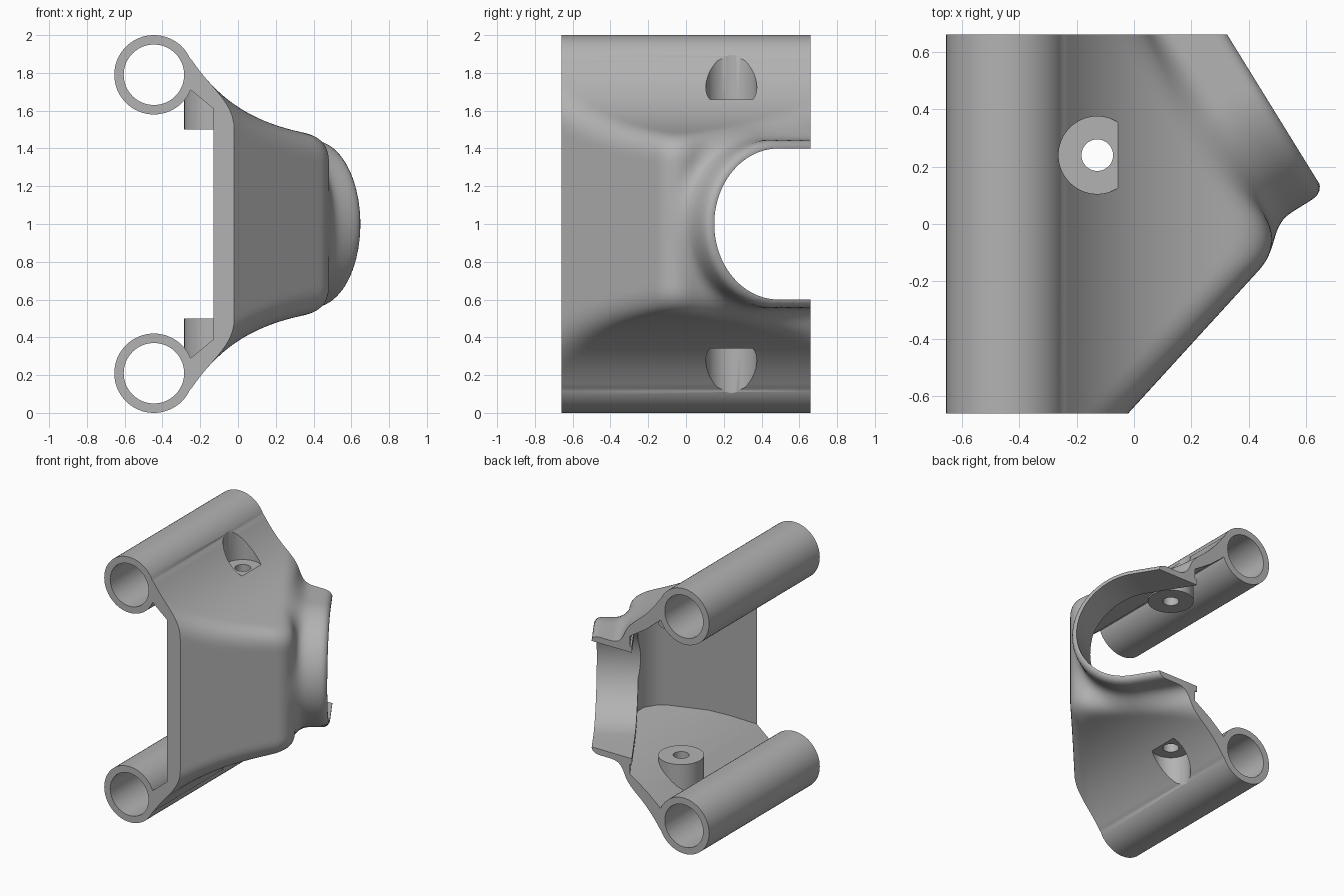
import bpy, bmesh, math
from mathutils import Vector

if "Cube" in bpy.data.objects:
    bpy.data.objects.remove(bpy.data.objects["Cube"])

# Single material
grey = bpy.data.materials.new("plain_grey")
grey.use_nodes = True
grey.diffuse_color = (0.45, 0.45, 0.45, 1)
grey.node_tree.nodes["Principled BSDF"].inputs["Base Color"].default_value = grey.diffuse_color

X, Y, Z = Vector((1, 0, 0)), Vector((0, 1, 0)), Vector((0, 0, 1))
AXIS = Vector((0.85, 0.525, 0)).normalized()      # direction the collar faces
SIDE = Vector((-AXIS.y, AXIS.x, 0))               # runs along the collar face
COLLAR = Vector((0.43, 0.49, 1))                  # centre of the collar opening
FRONT = Vector((0.738, -0.674, 0)).normalized()   # slanted front wall normal
HALF = 0.66                                       # half length along y
TUBE_X, TUBE_H = -0.445, 0.79
BOSS = (-0.128, 0.24)
OPEN_R, COLLAR_R = 0.40, 0.445


def make(name, bm):
    bmesh.ops.recalc_face_normals(bm, faces=bm.faces)
    mesh = bpy.data.meshes.new(name)
    bm.to_mesh(mesh)
    bm.free()
    mesh.materials.append(grey)
    obj = bpy.data.objects.new(name, mesh)
    bpy.context.collection.objects.link(obj)
    return obj


def prism(name, pts, origin, u, v, w, lo, hi):
    """Extrude a flat outline (u, v) along w from lo to hi."""
    bm = bmesh.new()
    a, b = [[bm.verts.new(origin + u * p + v * q + w * d) for p, q in pts]
            for d in (lo, hi)]
    bm.faces.new(a)
    bm.faces.new(b)
    n = len(pts)
    for i in range(n):
        j = (i + 1) % n
        bm.faces.new((a[i], a[j], b[j], b[i]))
    return make(name, bm)


def circle(r, n=64):
    return [(r * math.cos(2 * math.pi * i / n), r * math.sin(2 * math.pi * i / n))
            for i in range(n)]


def arch(r, n=48):
    arc = [(-r * math.sin(math.pi * i / n), r * math.cos(math.pi * i / n))
           for i in range(n + 1)]
    return [(1, r)] + arc + [(1, -r)]


def boolean(target, tool, operation):
    mod = target.modifiers.new("cut", "BOOLEAN")
    mod.object, mod.operation, mod.solver = tool, operation, "EXACT"
    bpy.context.view_layer.objects.active = target
    bpy.ops.object.modifier_apply(modifier=mod.name)
    bpy.data.objects.remove(tool)


def tube(name, r, sign, length):
    return prism(name, circle(r), Vector((TUBE_X, 0, 1 + sign * TUBE_H)), X, Z, Y,
                 -length, length)


def upright(name, r, sign, lo, hi):
    return prism(name, circle(r), Vector((*BOSS, 1)), X, Y, Z * sign, lo, hi)


# Outer skin: rounded blend of roof curve, slanted walls and collar
def smax(a, b, k):
    return max(a, b) + max(k - abs(a - b), 0) ** 2 / (4 * k)


def outside(x, y, h):
    roof = (h - min(0.42 + 0.2 * math.exp(-3.3 * x), 0.88)) / 1.2
    front = FRONT.x * (x + 0.02) + FRONT.y * (y + HALF)
    dx, dy = x - COLLAR.x, y - COLLAR.y
    depth = AXIS.x * dx + AXIS.y * dy
    across = SIDE.x * dx + SIDE.y * dy
    walls = smax(front, depth + 0.22, 0.12)
    body = smax(roof, walls, 0.11)
    collar = math.hypot(min(across, 0), h) - COLLAR_R
    collar = smax(collar, depth - 0.004, 0.06)
    return -smax(-body, -collar, 0.09)


def reach(y, angle):
    c, s = math.cos(angle), abs(math.sin(angle))
    lo, hi = 0.0, 1.6
    for _ in range(22):
        mid = (lo + hi) / 2
        if outside(TUBE_X + mid * c, y, mid * s) < 0:
            lo = mid
        else:
            hi = mid
    return lo


def outer_skin(rows=96, cols=150, end=0.70):
    bm = bmesh.new()
    loops = []
    for i in range(rows + 1):
        y = -end + 2 * end * i / rows
        loop = []
        for j in range(cols + 1):
            a = math.pi * (j / cols - 0.5)
            r = reach(y, a)
            loop.append(bm.verts.new((TUBE_X + r * math.cos(a), y, 1 + r * math.sin(a))))
        loops.append(loop)
    for p, q in zip(loops, loops[1:]):
        for j in range(cols + 1):
            k = (j + 1) % (cols + 1)
            bm.faces.new((p[j], p[k], q[k], q[j]))
    bm.faces.new(loops[0])
    bm.faces.new(loops[-1])
    return make("bracket_body", bm)


bracket = outer_skin()

# Hollow inside, leaving the bosses and the collar standing
roof_line = [(-0.8, 0.71), (-0.25, 0.71), (-0.13, 0.61), (0, 0.525),
             (0.1, 0.47), (0.3, 0.40), (0.6, 0.36)]
outline = roof_line + [(x, -h) for x, h in reversed(roof_line)]
hollow = prism("hollow", outline, Z, X, Z, Y, -0.9, 0.9)
plan = [(-0.9, -0.88), (-0.331, -0.88), (0.34, -0.145), (0.385, -0.05),
        (0.385, 0.045), (-0.13, 0.88), (-0.9, 0.88)]
boolean(hollow, prism("plan", plan, Z, X, Y, Z, -1.2, 1.2), "INTERSECT")
boolean(hollow, prism("collar", arch(COLLAR_R), COLLAR, SIDE, Z, AXIS, -0.285, 0.3),
        "DIFFERENCE")
for sign in (1, -1):
    boolean(hollow, upright("boss", 0.157, sign, 0.5, 0.9), "DIFFERENCE")
boolean(bracket, hollow, "DIFFERENCE")

# Collar opening and its slanted face
boolean(bracket, prism("opening", arch(OPEN_R), COLLAR, SIDE, Z, AXIS, -0.32, 0.4),
        "DIFFERENCE")
square = [(-2, -2), (2, -2), (2, 2), (-2, 2)]
boolean(bracket, prism("face_cut", square, COLLAR, SIDE, Z, AXIS, 0, 1), "DIFFERENCE")

# Hinge tubes, bores, screw recesses and screw holes
for sign in (1, -1):
    boolean(bracket, tube("tube", 0.21, sign, 0.69), "UNION")
    boolean(bracket, tube("bore", 0.16, sign, 0.8), "DIFFERENCE")
    boolean(bracket, upright("recess", 0.135, sign, 0.66, 1.3), "DIFFERENCE")
    boolean(bracket, upright("screw_hole", 0.055, sign, 0.4, 0.8), "DIFFERENCE")

# Square off both ends
boolean(bracket, prism("ends", square, Z, X, Z, Y, -HALF, HALF), "INTERSECT")

bracket.select_set(True)
bpy.context.view_layer.objects.active = bracket
bpy.ops.object.shade_smooth_by_angle(angle=math.radians(30))
